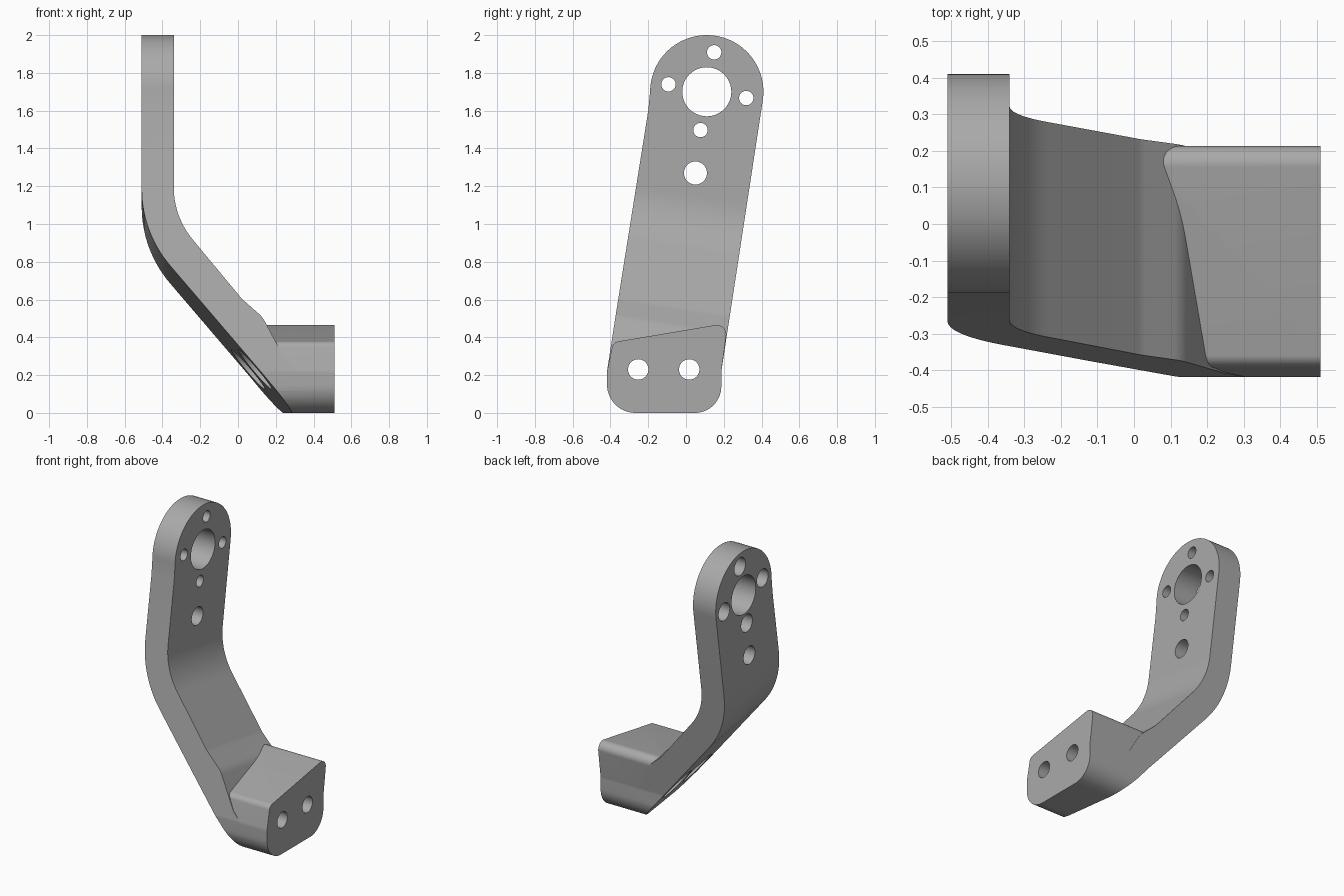
import bpy, bmesh, math
from mathutils import Vector, Matrix

cube = bpy.data.objects.get("Cube")
if cube:
    bpy.data.objects.remove(cube, do_unlink=True)

grey = bpy.data.materials.new("satin grey metal")
grey.use_nodes = True
grey.diffuse_color = (0.4, 0.4, 0.4, 1)
grey.node_tree.nodes["Principled BSDF"].inputs["Base Color"].default_value = grey.diffuse_color

TILT = 0.16  # bend lines drop towards the back


def rounded(corners, steps=14):
    """Polygon from (u, v, radius) corners, with each corner filleted."""
    out = []
    for i, (u, v, r) in enumerate(corners):
        p = Vector((u, v))
        if r == 0:
            out.append(p)
            continue
        a = (Vector(corners[i - 1][:2]) - p).normalized()
        b = (Vector(corners[(i + 1) % len(corners)][:2]) - p).normalized()
        half = a.angle(b) / 2
        t = r / math.tan(half)
        centre = p + (a + b).normalized() * r / math.sin(half)
        s, e = p + a * t - centre, p + b * t - centre
        sweep = s.angle_signed(e)
        for k in range(steps + 1):
            out.append(centre + Matrix.Rotation(-sweep * k / steps, 2) @ s)
    return out


def prism(name, ring_a, ring_b):
    bm = bmesh.new()
    a = [bm.verts.new(p) for p in ring_a]
    b = [bm.verts.new(p) for p in ring_b]
    bm.faces.new(a)
    bm.faces.new(b[::-1])
    for i in range(len(a)):
        j = (i + 1) % len(a)
        bm.faces.new((a[j], a[i], b[i], b[j]))
    bmesh.ops.recalc_face_normals(bm, faces=bm.faces)
    mesh = bpy.data.meshes.new(name)
    bm.to_mesh(mesh)
    bm.free()
    mesh.materials.append(grey)
    obj = bpy.data.objects.new(name, mesh)
    bpy.context.collection.objects.link(obj)
    return obj


def along_x(name, pts, x0, x1):
    return prism(name, [(x0, p.x, p.y) for p in pts], [(x1, p.x, p.y) for p in pts])


def along_tilt(name, pts):
    ring = lambda y: [(p.x, y, p.y - TILT * (y + 0.33)) for p in pts]
    return prism(name, ring(-0.7), ring(0.7))


def drill(y, z, r, x0, x1):
    pts = [Vector((y + r * math.cos(t), z + r * math.sin(t)))
           for t in (math.tau * k / 40 for k in range(40))]
    return along_x("drill", pts, x0, x1)


def combine(target, tool, operation):
    mod = target.modifiers.new(operation, 'BOOLEAN')
    mod.operation, mod.solver, mod.object = operation, 'EXACT', tool
    bpy.context.view_layer.objects.active = target
    bpy.ops.object.modifier_apply(modifier=mod.name)
    bpy.data.objects.remove(tool, do_unlink=True)


# Arm: leaning outline with a round head
head = [Vector((0.11 + 0.3 * math.cos(t), 1.7 + 0.3 * math.sin(t)))
        for t in (math.radians(-9 + 189 * k / 48 - 0.5) for k in range(49))]
base = rounded([(-0.2, 1.6, 0), (-0.375, 0.5, 0), (-0.418, 0.22, 0.1),
                (-0.418, 0, 0.15), (0.187, 0, 0.14), (0.187, 0.22, 0.1), (0.23, 0.5, 0)])
bracket = along_x("bracket_arm", head + base, -0.51, 0.45)

# Bent side profile of the arm
bend = rounded([(-0.34, 2.5, 0), (-0.34, 1.045, 0.45), (0.02, 0.6, 0.2), (0.13, 0.5, 0.15),
                (0.25, 0.27, 0), (0.4, 0.1, 0), (0.4, -0.13, 0),
                (-0.51, 0.96, 0.65), (-0.51, 2.5, 0)])
combine(bracket, along_tilt("bend_profile", bend), 'INTERSECT')

# Foot block with a sloping top and an undercut back
foot_pts = rounded([(-0.386, 0.374, 0.04), (-0.418, 0.22, 0.1), (-0.418, 0, 0.15),
                    (0.187, 0, 0.14), (0.187, 0.22, 0.1), (0.222, 0.476, 0.05)])
foot = along_x("foot", foot_pts, 0.0, 0.51)
above = [Vector(p) for p in ((-0.51, 0.96), (0.4, -0.13), (0.8, -0.6), (0.8, 1.5), (-0.51, 1.5))]
combine(foot, along_tilt("undercut", above), 'INTERSECT')
combine(bracket, foot, 'UNION')
bracket.name = "bracket"

# Head: central bore, counterbored bolt circle and pivot hole
combine(bracket, drill(0.11, 1.7, 0.13, -0.7, -0.2), 'DIFFERENCE')
combine(bracket, drill(0.05, 1.27, 0.061, -0.7, -0.2), 'DIFFERENCE')
for k in range(4):
    t = math.radians(80 + 90 * k)
    y, z = 0.113 + 0.209 * math.cos(t), 1.703 + 0.209 * math.sin(t)
    combine(bracket, drill(y, z, 0.038, -0.7, -0.2), 'DIFFERENCE')
    combine(bracket, drill(y, z, 0.06, -0.7, -0.43), 'DIFFERENCE')

# Foot: two counterbored mounting holes
for y in (-0.253, 0.017):
    combine(bracket, drill(y, 0.23, 0.054, -0.4, 0.7), 'DIFFERENCE')
    combine(bracket, drill(y, 0.23, 0.105, -0.4, 0.2), 'DIFFERENCE')

bpy.ops.object.select_all(action='DESELECT')
bracket.select_set(True)
bpy.context.view_layer.objects.active = bracket
bpy.ops.object.shade_smooth_by_angle(angle=math.radians(25))
